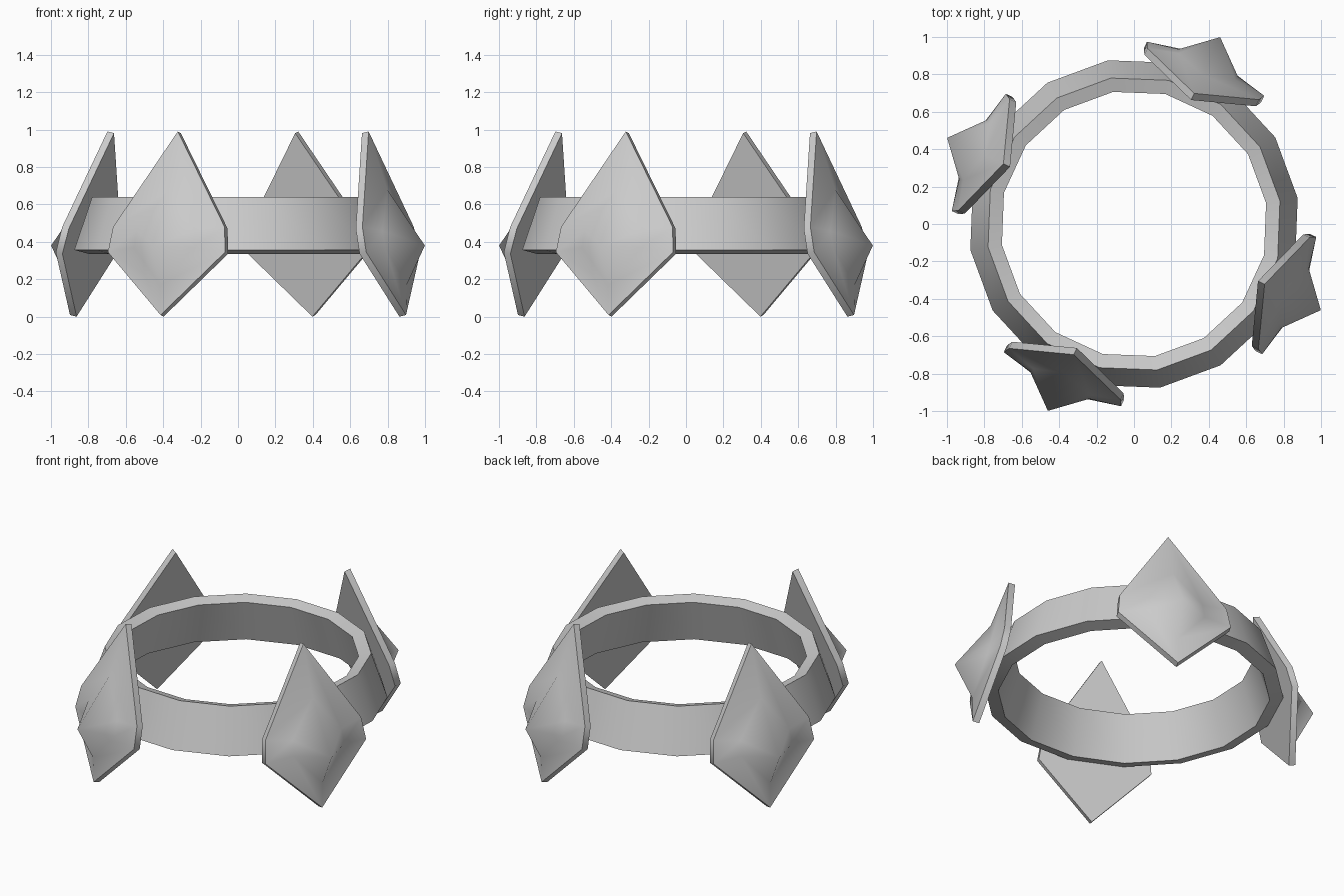
import bpy, bmesh, math
from mathutils import Matrix, Vector

cube = bpy.data.objects.get("Cube")
if cube:
    bpy.data.objects.remove(cube, do_unlink=True)

metal = bpy.data.materials.new("plain grey metal")
metal.use_nodes = True
grey = (0.6, 0.6, 0.6, 1)
metal.diffuse_color = grey
metal.node_tree.nodes["Principled BSDF"].inputs["Base Color"].default_value = grey

SIDES = 16
RING_TURN = math.radians(9)
PLATE_TURN = math.radians(65.25)


def finish(name, bm):
    """Turn a bmesh into a smooth object with sharp rims."""
    bmesh.ops.recalc_face_normals(bm, faces=bm.faces)
    mesh = bpy.data.meshes.new(name)
    bm.to_mesh(mesh)
    bm.free()
    mesh.materials.append(metal)
    mesh.shade_smooth()
    mesh.set_sharp_from_angle(angle=math.radians(60))
    obj = bpy.data.objects.new(name, mesh)
    bpy.context.collection.objects.link(obj)
    return obj


def bridge(bm, a, b):
    """Join two closed loops of vertices with quads."""
    n = len(a)
    for i in range(n):
        j = (i + 1) % n
        bm.faces.new((a[i], a[j], b[j], b[i]))


# Flared band: tilted rectangular section (radius, height) turned round z
section = [(0.715, 0.618), (0.79, 0.64), (0.886, 0.357), (0.805, 0.335)]
bm = bmesh.new()
loops = []
for radius, z in section:
    loop = []
    for k in range(SIDES):
        a = RING_TURN + math.tau * k / SIDES
        loop.append(bm.verts.new((radius * math.cos(a), radius * math.sin(a), z)))
    loops.append(loop)
for i in range(len(loops)):
    bridge(bm, loops[i], loops[(i + 1) % len(loops)])
finish("band", bm)


# Kite plate with a raised boss; local x points outward, y runs sideways
def plate_radius(z):
    return 0.769 + 0.2245 * (0.99 - z)


def kite(top, shoulder, hip, bottom):
    """Mirrored kite outline from (half width, height) points."""
    (ws, zs), (wh, zh) = shoulder, hip
    return [(0, top), (ws, zs), (wh, zh), (0, bottom), (-wh, zh), (-ws, zs)]


def add_loop(bm, outline, raise_by):
    return [bm.verts.new((plate_radius(z) + raise_by, y, z)) for y, z in outline]


outline = kite(0.99, (0.328, 0.48), (0.345, 0.345), 0.009)
inner = kite(0.68, (0.168, 0.46), (0.175, 0.37), 0.17)
depth = Vector((0.976, 0, 0.219)) * 0.04

for side, turn in (("front", 2), ("left", 3), ("back", 0), ("right", 1)):
    bm = bmesh.new()
    rim = add_loop(bm, outline, 0)
    back = [bm.verts.new(v.co - depth) for v in rim]
    boss = add_loop(bm, inner, 0.04)
    apex = bm.verts.new((1.1, 0, 0.38))
    bm.faces.new(back)
    bridge(bm, back, rim)
    bridge(bm, rim, boss)
    for i in range(len(boss)):
        bm.faces.new((boss[i], boss[(i + 1) % len(boss)], apex))
    angle = PLATE_TURN + turn * math.pi / 2
    bm.transform(Matrix.Rotation(angle, 4, "Z"))
    finish(side + "_plate", bm)
